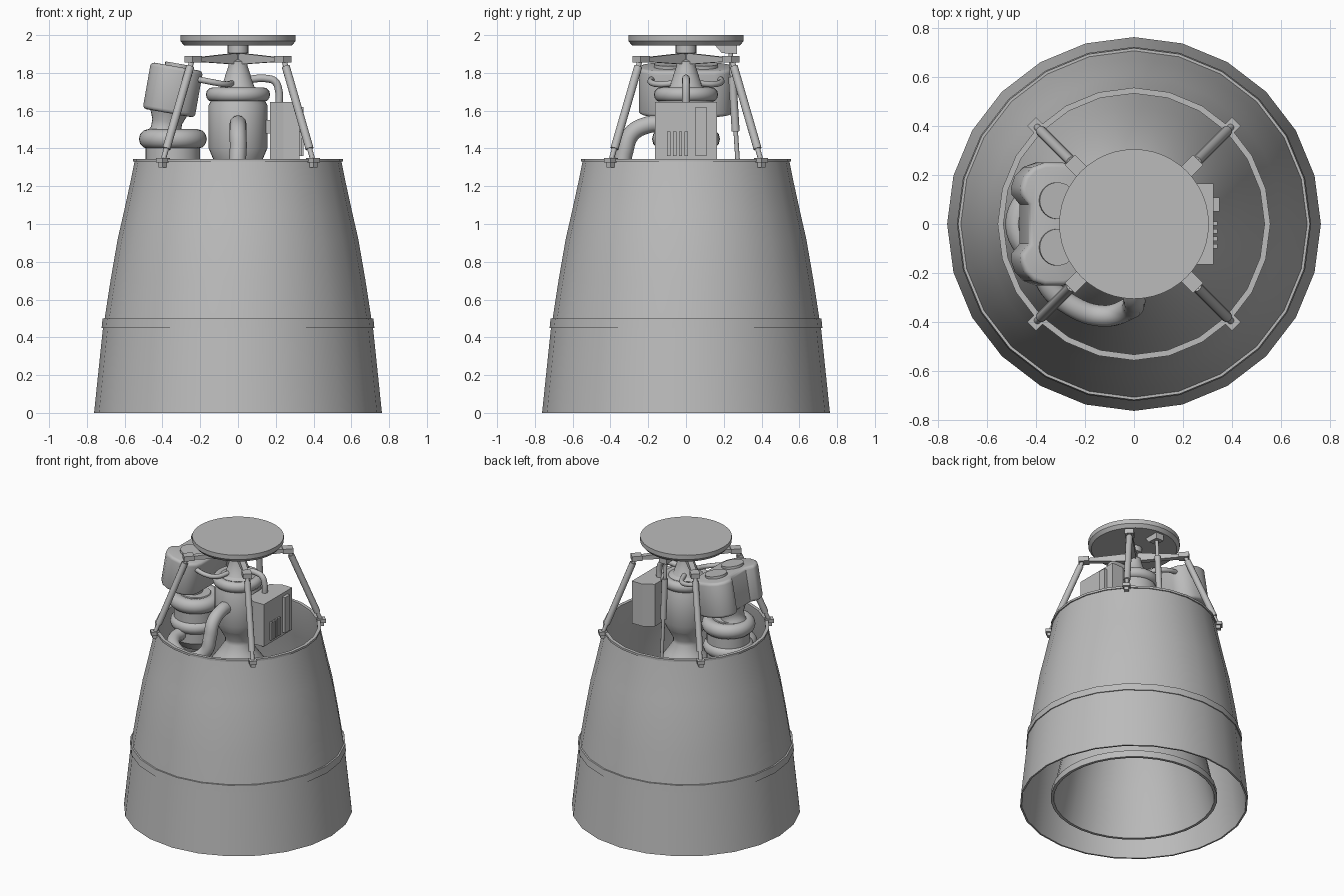
import bpy, bmesh, math
from mathutils import Matrix, Vector

if "Cube" in bpy.data.objects:
    bpy.data.objects.remove(bpy.data.objects["Cube"])

grey = bpy.data.materials.new("metal_grey")
grey.diffuse_color = (0.5, 0.5, 0.5, 1)
grey.use_nodes = True
grey.node_tree.nodes["Principled BSDF"].inputs["Base Color"].default_value = grey.diffuse_color


def finish(ob, smooth=True, angle=35):
    if not ob.data.materials:
        ob.data.materials.append(grey)
    if smooth:
        bpy.ops.object.select_all(action='DESELECT')
        ob.select_set(True)
        bpy.context.view_layer.objects.active = ob
        bpy.ops.object.shade_smooth_by_angle(angle=math.radians(angle))
    return ob


def from_bmesh(name, bm, matrix=Matrix(), smooth=True):
    bmesh.ops.remove_doubles(bm, verts=bm.verts, dist=1e-5)
    bmesh.ops.recalc_face_normals(bm, faces=bm.faces)
    bm.transform(matrix)
    me = bpy.data.meshes.new(name)
    bm.to_mesh(me)
    bm.free()
    ob = bpy.data.objects.new(name, me)
    bpy.context.collection.objects.link(ob)
    return finish(ob, smooth)


def lathe(name, profile, n=32, matrix=Matrix(), closed=False):
    """Spin (radius, z) points round the z axis."""
    bm = bmesh.new()
    rings = [[bm.verts.new((r * math.cos(2 * math.pi * i / n), r * math.sin(2 * math.pi * i / n), z))
              for i in range(n)] if r > 0 else [bm.verts.new((0, 0, z))] * n for r, z in profile]
    pairs = list(zip(rings, rings[1:])) + ([(rings[-1], rings[0])] if closed else [])
    for a, b in pairs:
        for i in range(n):
            j = (i + 1) % n
            bm.faces.new(list(dict.fromkeys((a[i], a[j], b[j], b[i]))))
    return from_bmesh(name, bm, matrix)


def ring(name, major, minor, height, matrix=Matrix(), n=32):
    """Torus, optionally stretched along z."""
    pts = [(major + minor * math.cos(t * math.pi / 6), height * math.sin(t * math.pi / 6)) for t in range(12)]
    return lathe(name, pts, n, matrix, closed=True)


def prism(name, outline, z0, z1, matrix=Matrix(), bevel=0, smooth=False):
    """Extrude a flat outline from z0 to z1."""
    bm = bmesh.new()
    f = bm.faces.new([bm.verts.new((x, y, z0)) for x, y in outline])
    new = bmesh.ops.extrude_face_region(bm, geom=[f])["geom"]
    bmesh.ops.translate(bm, verts=[v for v in new if isinstance(v, bmesh.types.BMVert)], vec=(0, 0, z1 - z0))
    if bevel:
        caps = [e for e in bm.edges if abs(e.verts[0].co.z - e.verts[1].co.z) < 1e-5]
        bmesh.ops.bevel(bm, geom=caps, offset=bevel, segments=3, profile=0.5, affect='EDGES')
    return from_bmesh(name, bm, matrix, smooth)


def block(name, lo, hi, matrix=Matrix()):
    (x0, y0, z0), (x1, y1, z1) = lo, hi
    return prism(name, [(x0, y0), (x1, y0), (x1, y1), (x0, y1)], z0, z1, matrix)


def tube(name, path, radius, curved=True):
    """Round pipe along a path."""
    cu = bpy.data.curves.new(name, 'CURVE')
    cu.dimensions = '3D'
    cu.bevel_depth, cu.bevel_resolution, cu.use_fill_caps, cu.resolution_u = radius, 4, True, 8
    sp = cu.splines.new('BEZIER' if curved else 'POLY')
    pts = sp.bezier_points if curved else sp.points
    pts.add(len(path) - 1)
    for p, co in zip(pts, path):
        if curved:
            p.co = co
            p.handle_left_type = p.handle_right_type = 'AUTO'
        else:
            p.co = (*co, 1)
    ob = bpy.data.objects.new(name, cu)
    bpy.context.collection.objects.link(ob)
    bpy.ops.object.select_all(action='DESELECT')
    ob.select_set(True)
    bpy.context.view_layer.objects.active = ob
    bpy.ops.object.convert(target='MESH')
    return finish(bpy.context.view_layer.objects.active, angle=45)


# Outer fairing with raised band and top rim
lathe("fairing", [(.762, 0), (.715, .45), (.722, .45), (.717, .50), (.706, .50), (.675, .70), (.637, .92),
                  (.605, 1.06), (.57, 1.22), (.548, 1.33), (.556, 1.33), (.556, 1.345), (.532, 1.345),
                  (.532, 1.33), (.59, 1.06), (.625, .92), (.69, .50), (.75, 0)], 24, closed=True)

# Nozzle bell with a lip, hollow from below
lathe("nozzle_bell", [(.13, 1.345), (.085, 1.26), (.085, 1.23), (.13, 1.16), (.21, 1.05), (.31, .87), (.40, .63),
                      (.475, .36), (.535, .08), (.55, .08), (.555, .03), (.535, .03), (.46, .36), (.385, .63),
                      (.295, .87), (.195, 1.05), (.11, 1.16), (.065, 1.23), (0, 1.25)], 32)

# Combustion chamber, collar and tapered head
lathe("chamber", [(0, 1.34), (.13, 1.34), (.155, 1.40), (.155, 1.63), (.14, 1.66), (.14, 1.71), (.09, 1.725),
                  (.085, 1.73), (.05, 1.84), (.05, 1.86), (.03, 1.87), (0, 1.87)], 32)
ring("chamber_collar", .135, .035, .038, Matrix.Translation((0, 0, 1.685)))
lathe("gimbal_post", [(0, 1.85), (.03, 1.85), (.03, 1.90), (.055, 1.905), (.055, 1.95), (0, 1.95)], 20)

# Mounting disc
lathe("mounting_disc", [(0, 1.945), (.285, 1.945), (.305, 1.968), (.305, 2.0), (0, 2.0)], 48)

# Four arms, struts and feet
for k in range(4):
    turn = Matrix.Rotation(math.radians(45 + 90 * k), 4, 'Z')
    upright = turn @ Matrix.Rotation(math.radians(90), 4, 'X')
    prism("arm", [(.02, 1.845), (.33, 1.86), (.33, 1.88), (.02, 1.905)], -.018, .018, upright)
    block("arm_end", (.30, -.03, 1.855), (.37, .03, 1.89), turn)
    top, foot = Vector((.345, 0, 1.865)), Vector((.562, 0, 1.335))
    tube("strut_rod", [turn @ top, turn @ foot], .014, False)
    tube("strut", [turn @ top.lerp(foot, .06), turn @ top.lerp(foot, .88)], .022, False)
    block("strut_foot", (.535, -.025, 1.325), (.59, .025, 1.35), turn)
    block("foot_clevis", (.55, -.015, 1.30), (.58, .015, 1.33), turn)

# Turbopump stack on the left
pump = Matrix.Translation((-.345, 0, 0))
lathe("pump_body", [(0, 1.12), (.10, 1.12), (.145, 1.18), (.145, 1.44), (.10, 1.50), (0, 1.50)], 32, pump)
ring("pump_upper_ring", .13, .05, .052, Matrix.Translation((-.345, 0, 1.45)))
ring("pump_lower_ring", .125, .045, .045, Matrix.Translation((-.345, 0, 1.29)))

# Tilted twin-lobed housing with round caps and neck
tilt = Matrix.Translation((-.345, 0, 1.71)) @ Matrix.Rotation(math.radians(10), 4, 'Y')
half = [(.14, .15), (.125, .195), (.09, .232), (.04, .25), (-.04, .25), (-.09, .232), (-.125, .195),
        (-.14, .15), (-.138, .12), (-.105, .08)]
prism("pump_housing", half + [(x, -y) for x, y in reversed(half)], -.125, .125, tilt, .02, True)
lathe("housing_neck", [(.11, -.27), (.08, -.21), (.08, -.17), (.10, -.12)], 24, tilt)
for s in (-1, 1):
    lathe("housing_cap", [(.075, .12), (.075, .142), (0, .142)], 24, tilt @ Matrix.Translation((.01, s * .095, 0)))
    # Feed lines from the housing to the chamber head
    tube("feed_line", [(-.03, s * .06, 1.745), (-.07, s * .15, 1.74), (-.13, s * .185, 1.75),
                       (-.23, s * .18, 1.77)], .016)

# Large duct from the chamber front, down and round to the pump
tube("main_duct", [(0, -.12, 1.53), (0, -.20, 1.525), (0, -.29, 1.475), (0, -.325, 1.38), (-.02, -.345, 1.28),
                   (-.12, -.375, 1.21), (-.26, -.33, 1.21), (-.36, -.23, 1.23), (-.37, -.12, 1.24)], .045)

# Thin pipe from the head into the control box
tube("control_pipe", [(.05, 0, 1.765), (.15, 0, 1.77), (.195, 0, 1.755), (.215, 0, 1.71), (.217, 0, 1.62)], .02)

# Control box with cover plate and fins
prism("control_box", [(.17, -.12), (.24, -.165), (.325, -.165), (.325, .165), (.24, .165), (.17, .12)], 1.335, 1.645)
block("box_plate", (.32, .05, 1.36), (.348, .108, 1.62))
for i in range(4):
    y = -.10 + i * .031
    block("box_fin", (.32, y, 1.36), (.34, y + .018, 1.49))
block("box_bracket", (.14, -.04, 1.48), (.18, .04, 1.55))

# Rear actuator and its bracket under the disc
tube("actuator_rod", [(0, .235, 1.92), (0, .29, 1.08)], .012, False)
tube("actuator_body", [(0, .245, 1.78), (0, .263, 1.49)], .021, False)
prism("actuator_bracket", [(.15, 1.95), (.19, 1.905), (.27, 1.90), (.27, 1.95)], -.03, .03,
      Matrix.Rotation(math.radians(90), 4, 'Z') @ Matrix.Rotation(math.radians(90), 4, 'X'))
